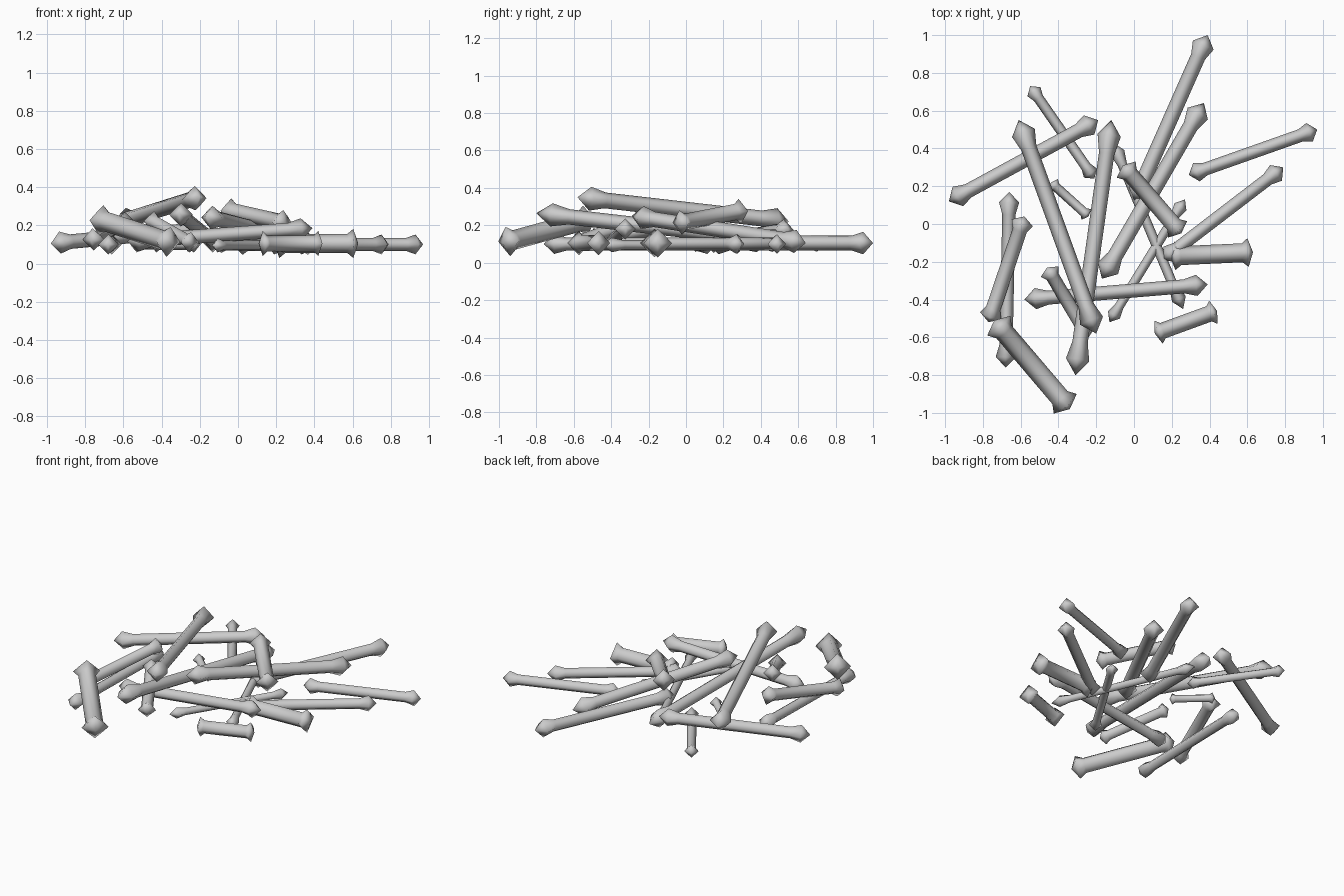
import bpy, bmesh
from math import cos, sin, pi
from mathutils import Vector

# Bone profile: (fraction of length, radius fraction, roundness of the corners between the four ridges)
PROFILE = [(0.06, 1.0, 0.72), (0.13, 0.66, 0.84), (0.87, 0.66, 0.84), (0.94, 1.0, 0.72)]


def bone(name, a, b, r):
    """One bone from tip a to tip b, with diamond-shaped knuckles of radius r."""
    a, b = Vector(a), Vector(b)
    d = b - a
    side = d.cross(Vector((0, 0, 1))).normalized()
    up = side.cross(d).normalized()
    bm = bmesh.new()
    tip_a, tip_b = bm.verts.new(a), bm.verts.new(b)
    rings = []
    for t, f, k in PROFILE:
        ring = []
        for i in range(8):
            q = r * f * (k if i % 2 else 1.0)
            w = i * pi / 4
            ring.append(bm.verts.new(a + d * t + side * q * cos(w) + up * q * sin(w)))
        rings.append(ring)
    for i in range(8):
        j = (i + 1) % 8
        bm.faces.new((tip_a, rings[0][j], rings[0][i]))
        bm.faces.new((tip_b, rings[-1][i], rings[-1][j]))
        for p, q in zip(rings, rings[1:]):
            bm.faces.new((p[i], p[j], q[j], q[i]))
    bmesh.ops.recalc_face_normals(bm, faces=bm.faces[:])
    for f in bm.faces:
        f.smooth = True
    me = bpy.data.meshes.new(name)
    bm.to_mesh(me)
    bm.free()
    bpy.context.collection.objects.link(bpy.data.objects.new(name, me))


# Scattered pile: tip, tip, knuckle radius
BONES = [
    ((0.39, 1.00, 0.105), (0.00, 0.12, 0.105), 0.060),
    ((-0.55, 0.73, 0.10), (-0.21, 0.24, 0.10), 0.042),
    ((-0.98, 0.12, 0.105), (-0.19, 0.55, 0.18), 0.058),
    ((-0.61, 0.55, 0.22), (-0.20, -0.58, 0.35), 0.064),
    ((-0.12, 0.55, 0.11), (-0.31, -0.80, 0.265), 0.062),
    ((0.37, 0.64, 0.105), (-0.17, -0.29, 0.25), 0.062),
    ((-0.06, 0.31, 0.28), (0.25, -0.05, 0.21), 0.066),
    ((0.97, 0.50, 0.10), (0.29, 0.26, 0.10), 0.052),
    ((0.79, 0.30, 0.10), (0.15, -0.19, 0.10), 0.052),
    ((0.27, 0.13, 0.095), (-0.13, -0.52, 0.095), 0.037),
    ((-0.11, 0.43, 0.095), (0.26, -0.45, 0.095), 0.039),
    ((0.19, -0.17, 0.105), (0.63, -0.15, 0.105), 0.076),
    ((0.11, -0.58, 0.105), (0.44, -0.46, 0.105), 0.065),
    ((-0.58, -0.40, 0.115), (0.39, -0.32, 0.185), 0.056),
    ((-0.46, -0.23, 0.23), (-0.24, -0.60, 0.105), 0.054),
    ((-0.44, 0.22, 0.095), (-0.24, 0.04, 0.095), 0.038),
    ((-0.66, 0.17, 0.10), (-0.68, -0.76, 0.10), 0.053),
    ((-0.58, 0.04, 0.22), (-0.77, -0.52, 0.12), 0.059),
    ((-0.74, -0.51, 0.235), (-0.34, -0.98, 0.105), 0.080),
]
for n, (a, b, r) in enumerate(BONES, 1):
    bone(f"bone_{n:02d}", a, b, r)
